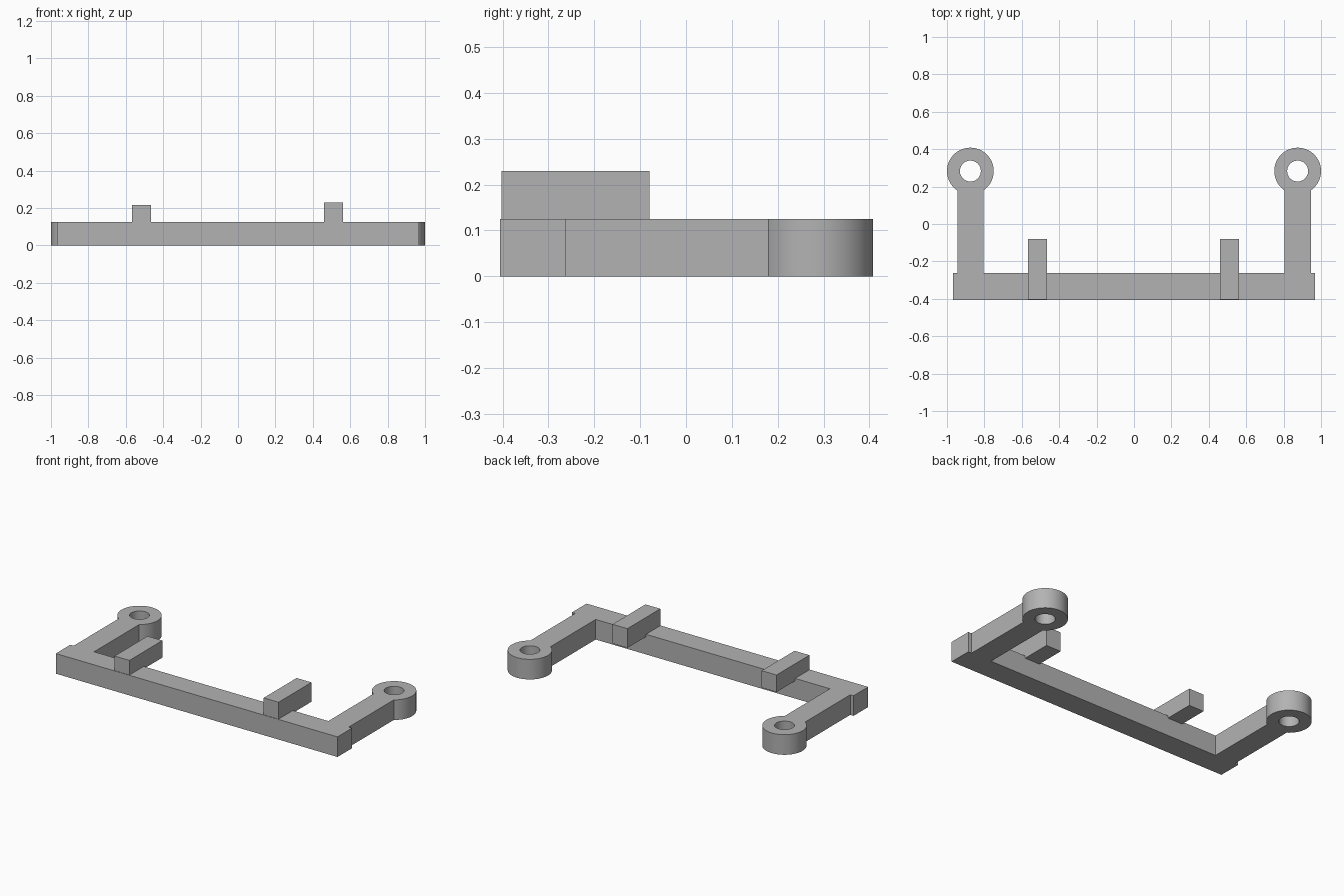
import bpy, bmesh
from math import asin, cos, sin, pi
from mathutils import Vector

cube = bpy.data.objects.get("Cube")
if cube:
    bpy.data.objects.remove(cube, do_unlink=True)

grey = bpy.data.materials.new("plain grey")
grey.use_nodes = True
colour = (0.45, 0.45, 0.45, 1)
grey.diffuse_color = colour
grey.node_tree.nodes["Principled BSDF"].inputs["Base Color"].default_value = colour

HEIGHT = 0.125
FRONT, BACK = -0.406, -0.263        # crossbar depth
BAR_END = 0.968                     # crossbar half length
EYE_X, EYE_Y, EYE_R, HOLE_R = 0.875, 0.283, 0.125, 0.056
ARM_HALF = 0.07


def arc(cx, cy, r, start, end, steps):
    return [(cx + r * cos(start + (end - start) * i / steps),
             cy + r * sin(start + (end - start) * i / steps)) for i in range(steps + 1)]


def extrude_loops(name, loops, z0, z1):
    """Fill closed outlines (holes included) and extrude them upwards."""
    bm = bmesh.new()
    for pts in loops:
        vs = [bm.verts.new((x, y, z0)) for x, y in pts]
        for i, v in enumerate(vs):
            bm.edges.new((v, vs[(i + 1) % len(vs)]))
    bmesh.ops.triangle_fill(bm, use_beauty=True, edges=bm.edges[:], normal=Vector((0, 0, 1)))
    top = bmesh.ops.extrude_face_region(bm, geom=bm.faces[:], use_keep_orig=True)
    verts = [g for g in top["geom"] if isinstance(g, bmesh.types.BMVert)]
    bmesh.ops.translate(bm, verts=verts, vec=(0, 0, z1 - z0))
    bmesh.ops.recalc_face_normals(bm, faces=bm.faces[:])
    mesh = bpy.data.meshes.new(name)
    bm.to_mesh(mesh)
    bm.free()
    obj = bpy.data.objects.new(name, mesh)
    bpy.context.collection.objects.link(obj)
    mesh.materials.append(grey)
    return obj


# Frame: crossbar, two arms and their round eyelets as one outline
neck = asin(ARM_HALF / EYE_R)
right_half = [(BAR_END, FRONT), (BAR_END, BACK), (EYE_X + ARM_HALF, BACK)]
right_half += arc(EYE_X, EYE_Y, EYE_R, -pi / 2 + neck, 3 * pi / 2 - neck, 56)
right_half += [(EYE_X - ARM_HALF, BACK)]
outline = right_half + [(-x, y) for x, y in reversed(right_half)]
holes = [arc(s * EYE_X, EYE_Y, HOLE_R, 0, 2 * pi, 40)[:-1] for s in (-1, 1)]
frame = extrude_loops("bracket_frame", [outline] + holes, 0, HEIGHT)

bpy.ops.object.select_all(action="DESELECT")
frame.select_set(True)
bpy.context.view_layer.objects.active = frame
bpy.ops.object.shade_smooth_by_angle(angle=pi / 6)

# Pegs: two bars resting on the crossbar and reaching back
for name, x, top in (("left_peg", 0.51, 0.23), ("right_peg", -0.515, 0.216)):
    rect = [(x - 0.051, -0.403), (x + 0.051, -0.403), (x + 0.051, -0.08), (x - 0.051, -0.08)]
    extrude_loops(name, [rect], 0.11, top)
